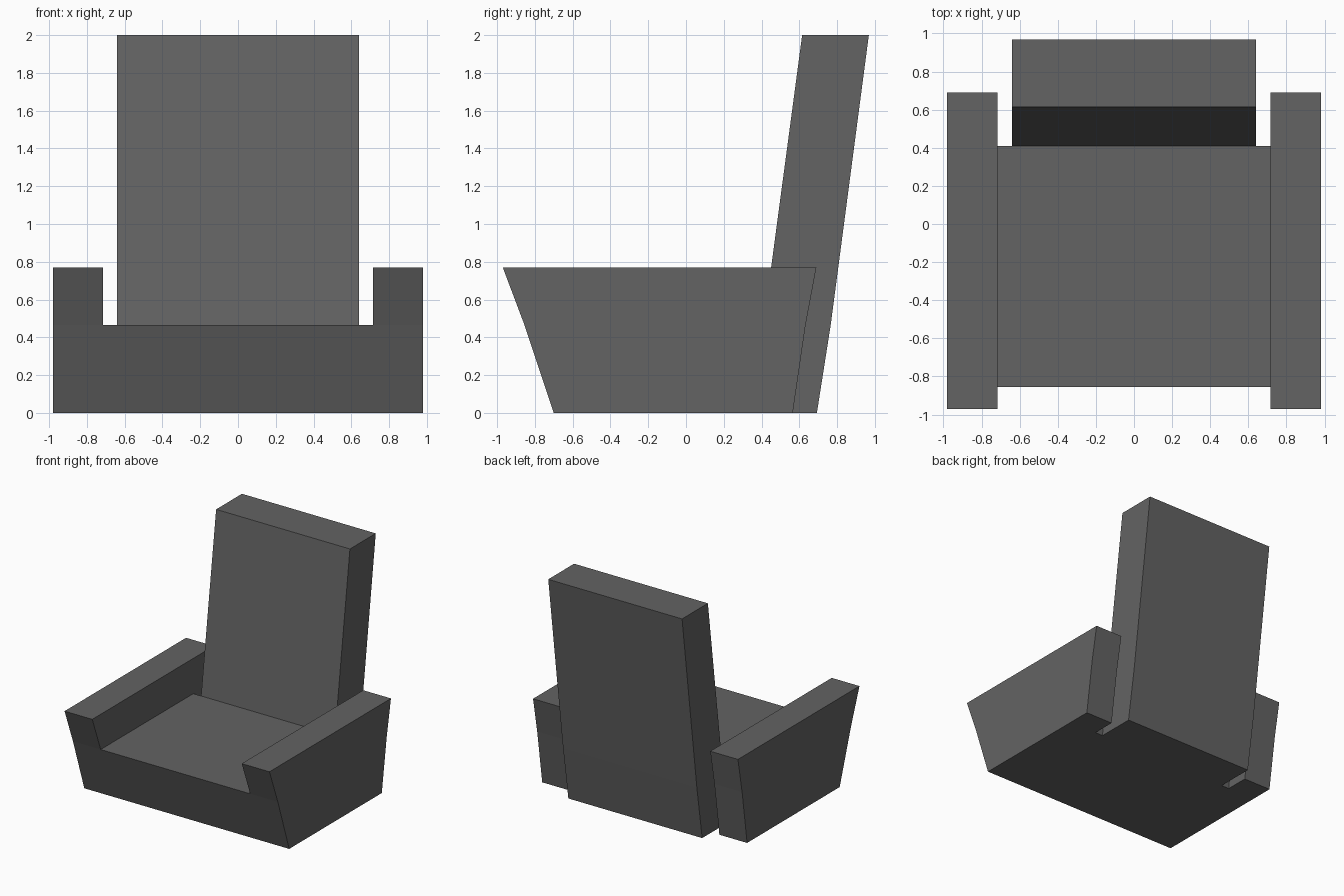
import bpy
import bmesh

cube = bpy.data.objects.get("Cube")
if cube:
    bpy.data.objects.remove(cube, do_unlink=True)

# Upholstery colour
grey = bpy.data.materials.new("dark_grey")
grey.use_nodes = True
colour = (0.125, 0.125, 0.125, 1)
grey.diffuse_color = colour
grey.node_tree.nodes["Principled BSDF"].inputs["Base Color"].default_value = colour


def side_prism(name, profile, x0, x1):
    """Extrude a (y, z) side profile from x0 to x1."""
    bm = bmesh.new()
    face = bm.faces.new([bm.verts.new((x0, y, z)) for y, z in profile])
    new = bmesh.ops.extrude_face_region(bm, geom=[face])["geom"]
    verts = [v for v in new if isinstance(v, bmesh.types.BMVert)]
    bmesh.ops.translate(bm, verts=verts, vec=(x1 - x0, 0, 0))
    bmesh.ops.recalc_face_normals(bm, faces=bm.faces)
    mesh = bpy.data.meshes.new(name)
    bm.to_mesh(mesh)
    bm.free()
    mesh.materials.append(grey)
    obj = bpy.data.objects.new(name, mesh)
    bpy.context.collection.objects.link(obj)
    return obj


# Shared heights and widths
seat_z, arm_z, top_z = 0.465, 0.77, 2.0
arm_in, arm_out, back_half = 0.715, 0.98, 0.64

# Seat block with its sloping front
side_prism("seat", [(-0.70, 0), (-0.855, seat_z), (0.41, seat_z), (0.36, 0)],
           -arm_in, arm_in)

# Armrests, flaring forward at the top
arm = [(-0.70, 0), (-0.855, seat_z), (-0.97, arm_z),
       (0.69, arm_z), (0.633, seat_z), (0.565, 0)]
for name, side in (("left_armrest", 1), ("right_armrest", -1)):
    side_prism(name, arm, side * arm_in, side * arm_out)

# Tall reclined backrest reaching the floor
back = [(0.36, 0), (0.41, seat_z), (0.615, top_z),
        (0.968, top_z), (0.766, seat_z), (0.693, 0)]
side_prism("backrest", back, -back_half, back_half)
